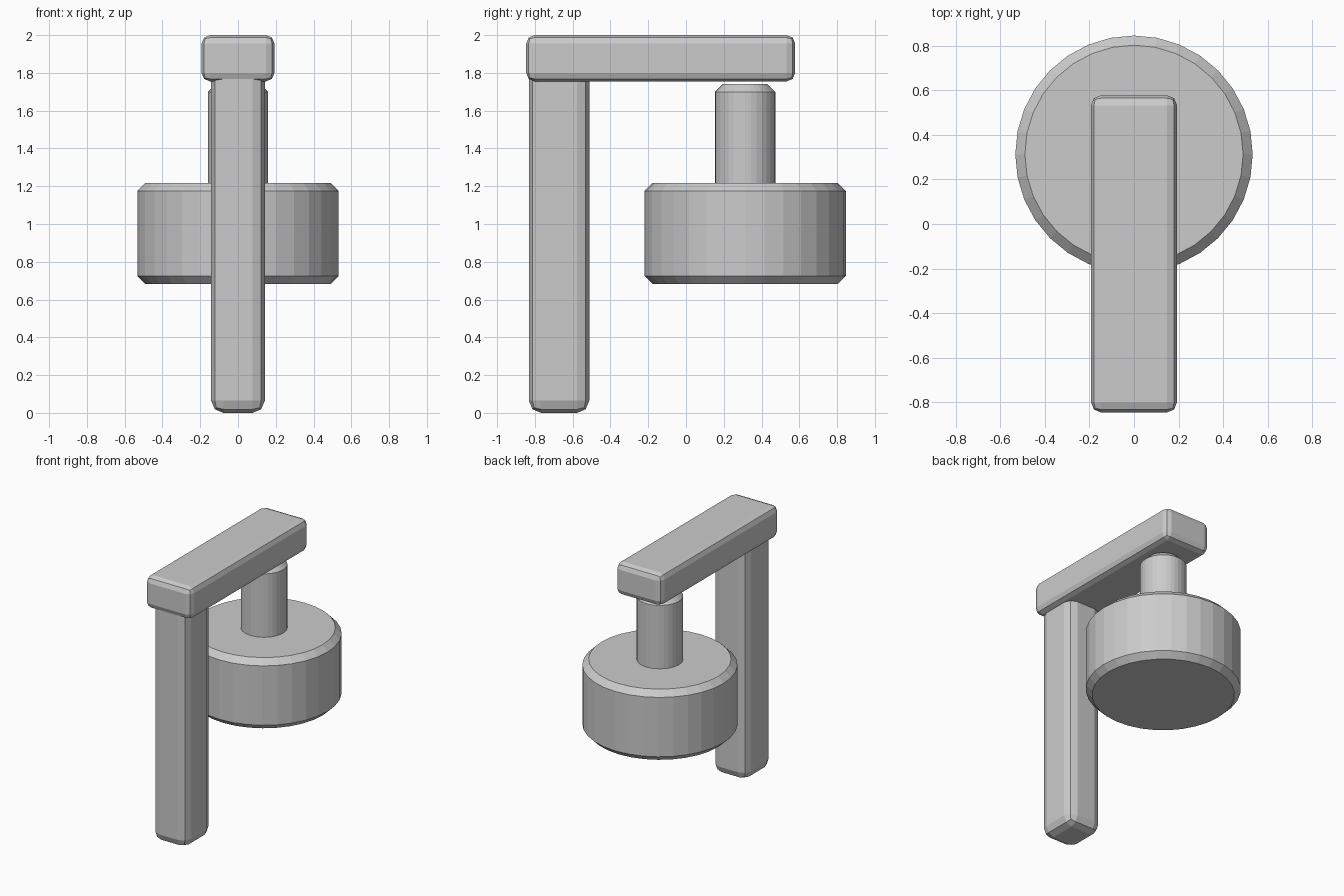
import bpy
import bmesh
from mathutils import Matrix, Vector

if "Cube" in bpy.data.objects:
    bpy.data.objects.remove(bpy.data.objects["Cube"])


def finish(bm, name, width, segments, edges):
    """Bevel the chosen edges and turn the bmesh into a flat-shaded object."""
    bmesh.ops.bevel(bm, geom=edges, offset=width, offset_type='OFFSET',
                    segments=segments, profile=0.5, affect='EDGES')
    mesh = bpy.data.meshes.new(name)
    bm.to_mesh(mesh)
    bm.free()
    obj = bpy.data.objects.new(name, mesh)
    bpy.context.collection.objects.link(obj)
    return obj


def rounded_box(name, lo, hi, width):
    lo, hi = Vector(lo), Vector(hi)
    bm = bmesh.new()
    bmesh.ops.create_cube(bm, size=1, matrix=Matrix.LocRotScale(
        (lo + hi) / 2, None, hi - lo))
    return finish(bm, name, width, 2, bm.edges[:])


def chamfered_cylinder(name, y, z0, z1, radius, width, sides=32):
    bm = bmesh.new()
    bmesh.ops.create_cone(bm, cap_ends=True, segments=sides, radius1=radius,
                          radius2=radius, depth=z1 - z0,
                          matrix=Matrix.Translation((0, y, (z0 + z1) / 2)))
    rims = [e for e in bm.edges
            if abs(e.verts[0].co.z - e.verts[1].co.z) < 1e-5]
    return finish(bm, name, width, 1, rims)


# Upright post, its top buried in the arm
rounded_box("post", (-0.142, -0.832, 0), (0.142, -0.512, 1.88), 0.065)

# Horizontal arm
rounded_box("arm", (-0.193, -0.846, 1.755), (0.193, 0.578, 2.0), 0.045)

# Hanging drum and the stem rising from it
chamfered_cylinder("drum", 0.313, 0.682, 1.218, 0.533, 0.043)
chamfered_cylinder("stem", 0.313, 1.12, 1.742, 0.16, 0.043)
